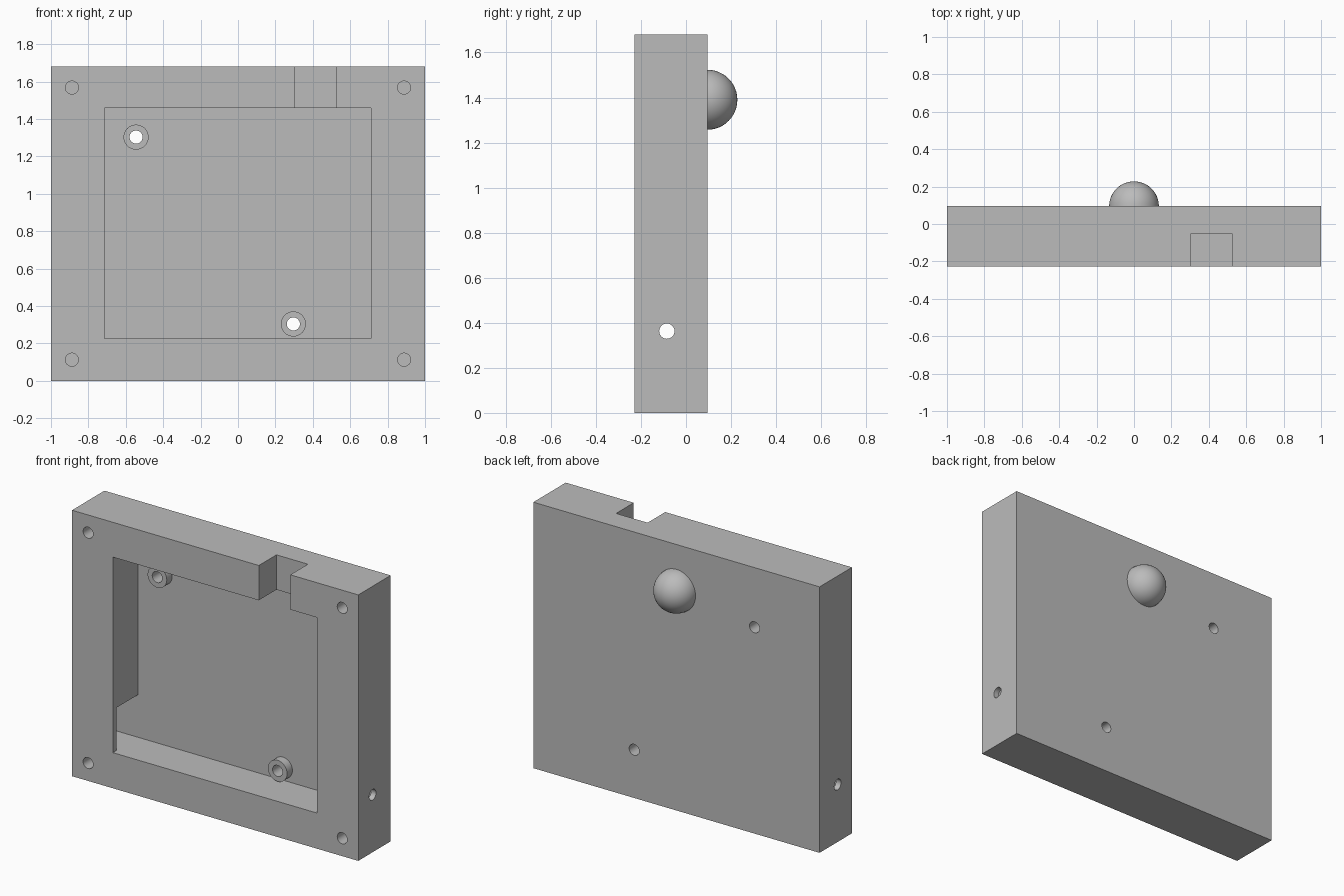
import bpy, bmesh, math
from mathutils import Matrix, Vector

cube = bpy.data.objects.get("Cube")
if cube:
    bpy.data.objects.remove(cube, do_unlink=True)

grey = bpy.data.materials.new("plain grey")
grey.use_nodes = True
grey.diffuse_color = (0.5, 0.5, 0.5, 1)
grey.node_tree.nodes["Principled BSDF"].inputs["Base Color"].default_value = (0.5, 0.5, 0.5, 1)

FRONT, BACK, FLOOR = -0.228, 0.095, 0.025
HEIGHT = 1.68


def finish(name, bm):
    mesh = bpy.data.meshes.new(name)
    bmesh.ops.recalc_face_normals(bm, faces=bm.faces[:])
    bm.to_mesh(mesh)
    bm.free()
    mesh.materials.append(grey)
    ob = bpy.data.objects.new(name, mesh)
    bpy.context.collection.objects.link(ob)
    return ob


def box(name, x, y, z):
    bm = bmesh.new()
    size = [b - a for a, b in (x, y, z)]
    mid = [(a + b) / 2 for a, b in (x, y, z)]
    bmesh.ops.create_cube(bm, size=1, matrix=Matrix.Translation(mid) @ Matrix.Diagonal((*size, 1)))
    return finish(name, bm)


def rod(name, start, end, radius):
    a, b = Vector(start), Vector(end)
    turn = (b - a).to_track_quat('Z', 'Y').to_matrix().to_4x4()
    bm = bmesh.new()
    bmesh.ops.create_cone(bm, cap_ends=True, segments=32, radius1=radius, radius2=radius,
                          depth=(b - a).length, matrix=Matrix.Translation((a + b) / 2) @ turn)
    return finish(name, bm)


def combine(target, tool, operation='DIFFERENCE'):
    tool.hide_render = True
    mod = target.modifiers.new(tool.name, 'BOOLEAN')
    mod.object, mod.operation, mod.solver = tool, operation, 'EXACT'
    bpy.context.view_layer.objects.active = target
    bpy.ops.object.modifier_apply(modifier=mod.name)
    bpy.data.objects.remove(tool, do_unlink=True)


# Housing block with its open front pocket
housing = box("housing", (-1, 1), (FRONT, BACK), (0, HEIGHT))
combine(housing, box("pocket", (-0.715, 0.712), (FRONT - 0.1, FLOOR), (0.225, 1.46)))

# Hidden recesses behind the front lip, on both sides of the pocket
combine(housing, box("side_recess", (-0.965, 0.965), (-0.193, FLOOR), (0.225, 0.495)))

# Cable notch through the top rail
combine(housing, box("cable_notch", (0.305, 0.525), (FRONT - 0.1, -0.052), (1.4, HEIGHT + 0.1)))

# Round bosses on the pocket floor, drilled through the back
for x, z in ((-0.545, 1.303), (0.296, 0.304)):
    combine(housing, rod("boss", (x, -0.028, z), (x, FLOOR + 0.02, z), 0.067), 'UNION')
    combine(housing, rod("boss_hole", (x, FRONT, z), (x, BACK + 0.1, z), 0.035))

# Blind screw holes in the corners, and one hole in each side wall
for side in (-1, 1):
    for z in (0.113, 1.568):
        combine(housing, rod("screw_hole", (side * 0.888, FRONT - 0.1, z), (side * 0.888, -0.03, z), 0.035))
    combine(housing, rod("side_hole", (side * 0.9, -0.085, 0.363), (side * 1.1, -0.085, 0.363), 0.034))

# Half-sphere button on the back
bm = bmesh.new()
bmesh.ops.create_uvsphere(bm, u_segments=48, v_segments=24, radius=0.133)
bmesh.ops.bisect_plane(bm, geom=bm.verts[:] + bm.edges[:] + bm.faces[:], dist=0.0001,
                       plane_co=(0, 0, 0), plane_no=(0, 0, -1), clear_outer=True)
bmesh.ops.holes_fill(bm, edges=[e for e in bm.edges if e.is_boundary])
bmesh.ops.transform(bm, verts=bm.verts[:],
                    matrix=Matrix.Translation((0, BACK, 1.39)) @ Matrix.Rotation(-math.pi / 2, 4, 'X'))
dome = finish("back_dome", bm)

bpy.ops.object.select_all(action='DESELECT')
for ob in (housing, dome):
    ob.select_set(True)
bpy.context.view_layer.objects.active = housing
bpy.ops.object.shade_smooth_by_angle(angle=math.radians(30))
